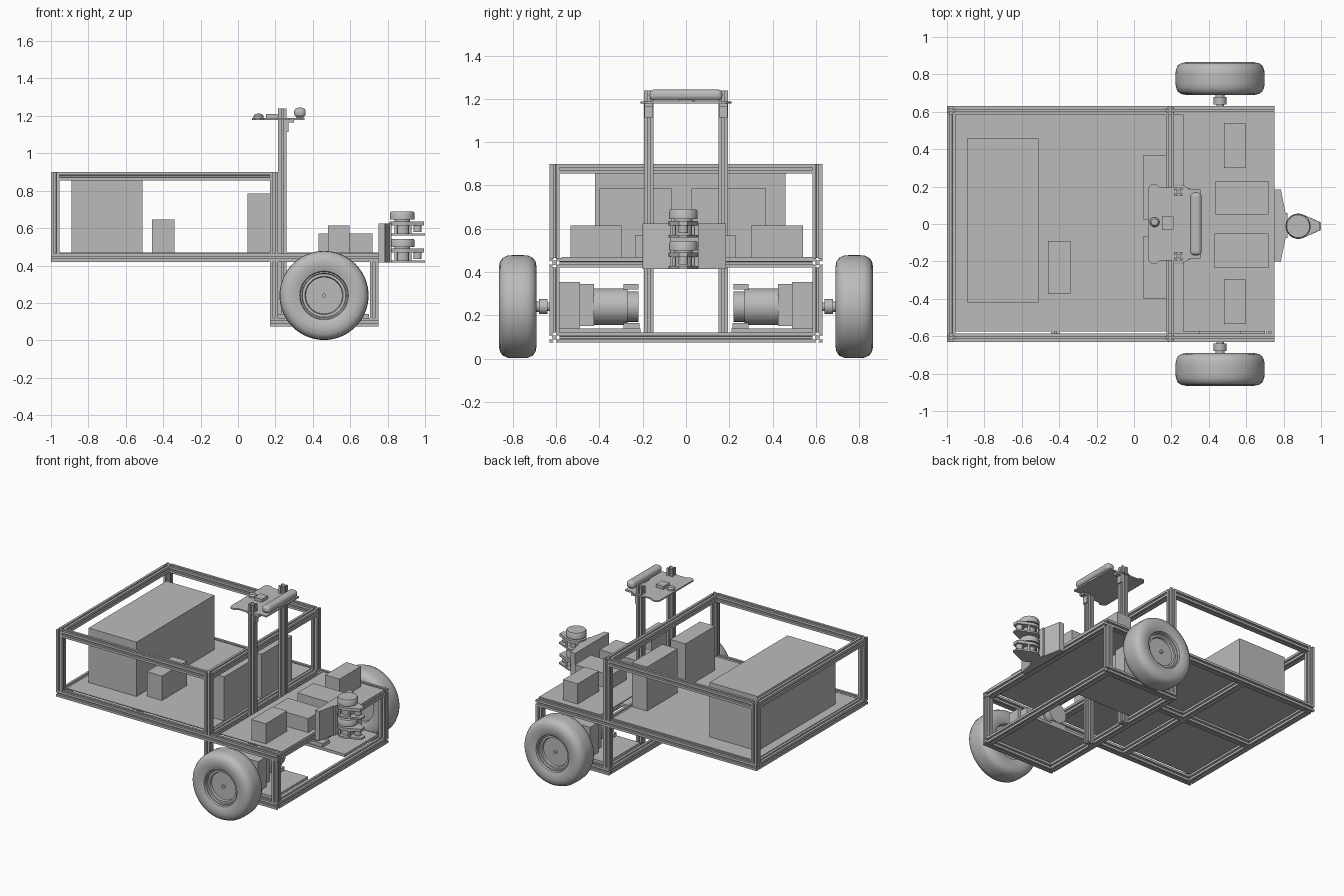
import bpy, bmesh, math
from mathutils import Vector, Matrix

if "Cube" in bpy.data.objects:
    bpy.data.objects.remove(bpy.data.objects["Cube"], do_unlink=True)

grey = bpy.data.materials.new("plain_grey")
grey.use_nodes = True
grey.diffuse_color = (0.5, 0.5, 0.5, 1)
grey.node_tree.nodes["Principled BSDF"].inputs["Base Color"].default_value = (0.5, 0.5, 0.5, 1)


def finish(name, bm, smooth=False):
    bmesh.ops.recalc_face_normals(bm, faces=bm.faces)
    mesh = bpy.data.meshes.new(name)
    bm.to_mesh(mesh)
    bm.free()
    mesh.materials.append(grey)
    if smooth:
        for p in mesh.polygons:
            p.use_smooth = True
        mesh.set_sharp_from_angle(angle=math.radians(35))
    ob = bpy.data.objects.new(name, mesh)
    bpy.context.collection.objects.link(ob)
    return ob


def place(axis, u, v, w):
    return {"x": (w, u, v), "y": (u, w, v), "z": (u, v, w)}[axis]


def prism(name, pts, axis, start, end):
    """Extrude a 2D outline along an axis."""
    bm = bmesh.new()
    face = bm.faces.new([bm.verts.new(place(axis, u, v, start)) for u, v in pts])
    ext = bmesh.ops.extrude_face_region(bm, geom=[face])
    shift = Vector(place(axis, 0, 0, end - start))
    bmesh.ops.translate(bm, vec=shift, verts=[g for g in ext["geom"] if isinstance(g, bmesh.types.BMVert)])
    return finish(name, bm)


def box(name, x0, x1, y0, y1, z0, z1, bevel=0):
    ob = prism(name, [(x0, y0), (x1, y0), (x1, y1), (x0, y1)], "z", z0, z1)
    if bevel:
        mod = ob.modifiers.new("rounding", "BEVEL")
        mod.width, mod.segments = bevel, 4
    return ob


def lathe(name, profile, axis, cu, cv, sign=1, steps=48):
    """Revolve (radius, height) pairs around an axis through cu, cv."""
    bm = bmesh.new()
    verts = [bm.verts.new(place(axis, cu + r, cv, sign * h)) for r, h in profile]
    edges = [bm.edges.new(pair) for pair in zip(verts, verts[1:])]
    bmesh.ops.spin(bm, geom=verts + edges, cent=place(axis, cu, cv, 0), axis=place(axis, 0, 0, 1),
                   angle=math.tau, steps=steps, use_merge=True)
    bmesh.ops.remove_doubles(bm, verts=bm.verts, dist=1e-5)
    return finish(name, bm, True)


def drum(name, radius, start, end, axis, cu, cv, sign=1):
    return lathe(name, [(0, start), (radius, start), (radius, end), (0, end)], axis, cu, cv, sign, 32)


# Slotted square extrusion: one side outline turned four times
H = 0.0225
side = [(H, -H), (H, -.006), (.0185, -.006), (.0185, -.012), (.010, -.005),
        (.010, .005), (.0185, .012), (.0185, .006), (H, .006)]
slotted = [tuple(Matrix.Rotation(k * math.pi / 2, 2) @ Vector(p)) for k in range(4) for p in side]


def rail(name, axis, cu, cv, start, end):
    return prism(name, [(cu + u, cv + v) for u, v in slotted], axis, start, end)


# Frame centre lines
BACK, MID, FRONT, SIDE = -0.9775, 0.1925, 0.7275, 0.6075
LOW, DECK, TOP = 0.0975, 0.4425, 0.8775
inner = SIDE - H

for s, tag in ((1, "left"), (-1, "right")):
    y = s * SIDE
    rail(f"deck_rail_{tag}", "x", y, DECK, BACK - H, FRONT + H)
    rail(f"top_rail_{tag}", "x", y, TOP, BACK + H, MID - H)
    rail(f"lower_rail_{tag}", "x", y, LOW, MID - H, FRONT + H)
    for x, end in ((BACK, "rear"), (MID, "middle")):
        rail(f"upper_post_{end}_{tag}", "z", x, y, DECK + H, TOP + H)
    for x, end in ((MID, "middle"), (FRONT, "front")):
        rail(f"lower_post_{end}_{tag}", "z", x, y, LOW + H, DECK - H)
    rail(f"mast_post_{tag}", "z", MID + 2 * H, s * 0.1725, LOW - H, 1.24)

for x, z, name in ((BACK, TOP, "top_cross_rear"), (MID, TOP, "top_cross_middle"),
                   (BACK, DECK, "deck_cross_rear"), (MID, DECK, "deck_cross_middle"),
                   (-0.42, DECK, "deck_cross_centre"), (FRONT, DECK, "deck_cross_front"),
                   (MID, LOW, "lower_cross_middle"), (FRONT, LOW, "lower_cross_front")):
    rail(name, "y", x, z, -inner, inner)
rail("deck_spine_rear", "x", 0, DECK, BACK + H, -0.42 - H)
rail("deck_spine_front", "x", 0, DECK, -0.42 + H, MID - H)

# Deck panels
box("rear_deck", -0.955, 0.17, -0.575, 0.59, 0.463, 0.47)
box("front_deck", 0.262, 0.75, -0.575, 0.59, 0.463, 0.47)

# Equipment boxes standing on the decks
for name, x0, x1, y0, y1, top in (
        ("battery_box", -.89, -.51, -.42, .46, .86),
        ("small_box", -.46, -.34, -.375, -.09, .645),
        ("tall_box_right", .05, .17, -.40, -.065, .785),
        ("tall_box_left", .05, .17, .025, .37, .785),
        ("driver_box_right", .48, .595, -.535, -.295, .615),
        ("driver_box_left", .48, .595, .30, .54, .615),
        ("low_box_right", .43, .72, -.235, -.05, .57),
        ("low_box_left", .435, .72, .05, .23, .57)):
    box(name, x0, x1, y0, y1, 0.47, top)

# Wheels, axles and drive motors
WX, WZ = 0.46, 0.24
wheel = [(0, .832), (.011, .832), (.011, .815), (.098, .815), (.102, .83), (.116, .83), (.119, .842),
         (.126, .842), (.13, .855), (.15, .862), (.18, .865), (.208, .86), (.226, .847), (.236, .825),
         (.238, .80), (.238, .755), (.236, .73), (.226, .708), (.208, .695), (.18, .69), (.14, .692),
         (.125, .70), (.12, .725), (0, .725)]
for s, tag in ((1, "left"), (-1, "right")):
    lathe(f"wheel_{tag}", wheel, "y", WX, WZ, s, 64)
    lathe(f"axle_{tag}", [(0, .57), (.02, .57), (.02, .64), (.035, .64), (.035, .68), (.024, .68),
                          (.024, .74), (0, .74)], "y", WX, WZ, s, 32)

    def across(name, x0, x1, a, b, z0, z1):
        box(f"{name}_{tag}", x0, x1, min(s * a, s * b), max(s * a, s * b), z0, z1)

    across("motor_plate", .215, .70, .21, .59, .12, .14)
    across("gearbox", .35, .57, .49, .585, .14, .355)
    across("gearbox_neck", .37, .55, .425, .49, .15, .345)
    across("motor_bracket", .40, .52, .215, .29, .14, .165)
    across("motor_terminal", .42, .50, .22, .29, .32, .345)
    drum(f"motor_{tag}", .085, .27, .43, "y", WX, WZ, s)
    drum(f"encoder_{tag}", .07, .22, .27, "y", WX, WZ, s)

# Scanner mount at the nose
prism("scanner_mount", [(.75, -.2), (.785, -.2), (.81, -.075), (.81, .06), (.785, .185), (.75, .185)],
      "z", .415, .625)
box("scanner_back_plate", .805, .82, -.075, .06, .415, .625)


def teardrop(cx, cy, r, nose):
    arc = [math.radians(a) for a in range(60, 301, 15)]
    return [(cx + r * math.cos(a), cy + r * math.sin(a)) for a in arc] + [(nose, cy - .02), (nose, cy + .02)]


# Two stacked scanners
CX, CY = 0.878, -0.012
for z, tag in ((.415, "lower"), (.56, "upper")):
    prism(f"scanner_base_{tag}", teardrop(CX, CY, .068, 1.0), "z", z, z + .012)
    prism(f"scanner_deck_{tag}", teardrop(CX, CY, .068, .995), "z", z + .055, z + .075)
    drum(f"scanner_core_{tag}", .042, z + .012, z + .09, "z", CX, CY)
    drum(f"scanner_motor_{tag}", .022, z + .02, z + .06, "z", .96, CY)
    lathe(f"scanner_head_{tag}", [(0, z + .085), (.066, z + .085), (.066, z + .12), (.061, z + .128),
                                  (0, z + .128)], "z", CX, CY)
    for i in (-1, 1):
        for x in (.845, .92):
            drum(f"scanner_standoff_{tag}", .008, z + .012, z + .055, "z", x, CY + i * .045)

# Sensor plate on the mast
half = [(.075, 0), (.075, .19), (.09, .21), (.12, .21), (.14, .195), (.20, .195), (.215, .205),
        (.27, .205), (.30, .185), (.355, .185), (.355, 0)]
outline = half[1:-1] + [(x, -y) for x, y in reversed(half[1:-1])]
prism("sensor_plate", outline, "z", 1.178, 1.188)
box("depth_camera", .30, .362, -.168, .168, 1.192, 1.244, .022)
box("camera_foot", .31, .35, -.03, .03, 1.188, 1.195)
lathe("receiver_dome", [(0, 1.188), (.026, 1.188), (.026, 1.2), (.018, 1.21), (0, 1.213)], "z", .11, .01)
box("inertial_unit", .15, .21, -.03, .04, 1.188, 1.21)
for s, tag in ((1, "left"), (-1, "right")):
    box(f"plate_bracket_{tag}", .26, .27, s * .1725 - .02, s * .1725 + .02, 1.115, 1.178)
    box(f"plate_bracket_flange_{tag}", .26, .30, s * .1725 - .02, s * .1725 + .02, 1.165, 1.178)
